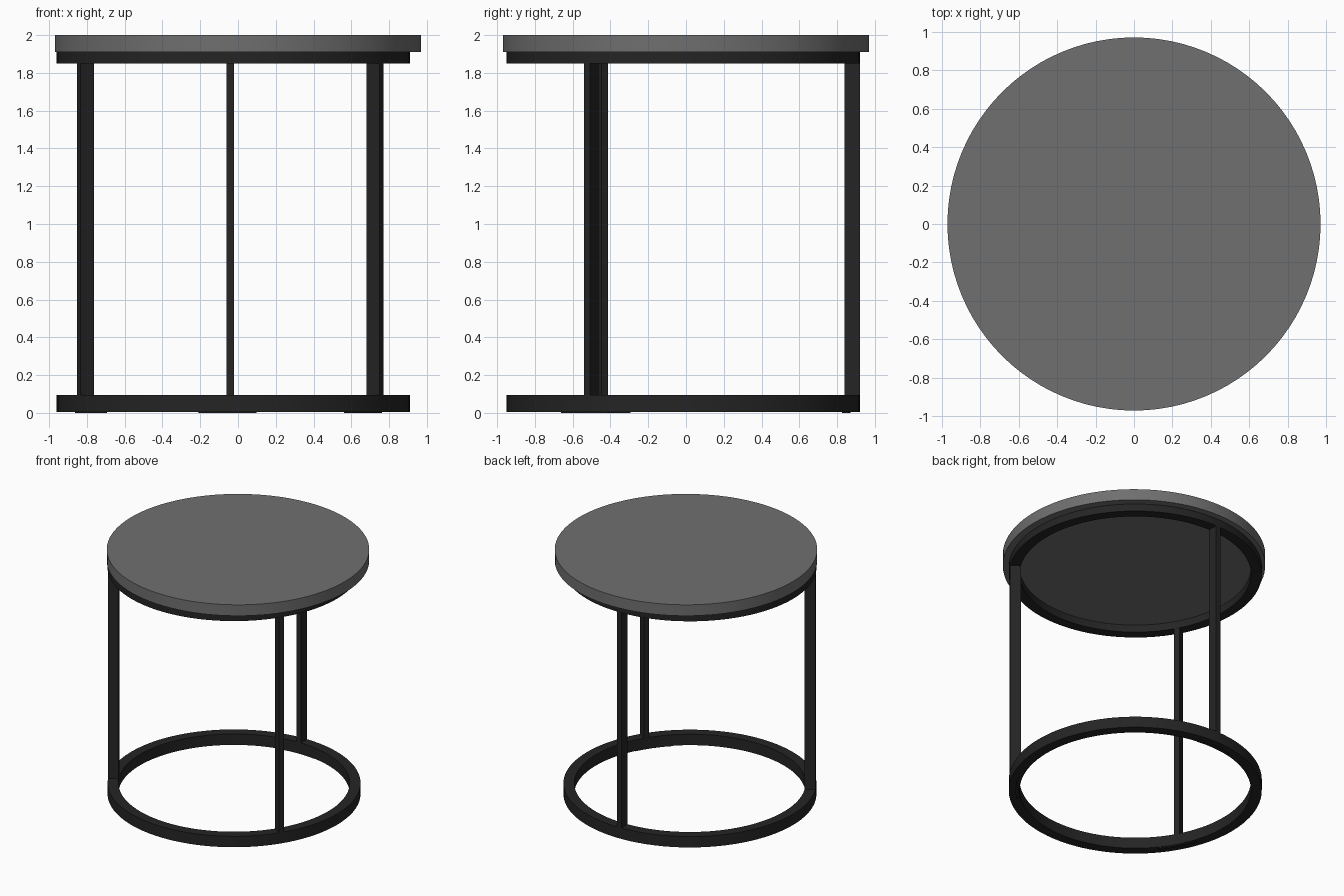
import bpy
import bmesh
from math import cos, sin, radians, pi
from mathutils import Matrix

cube = bpy.data.objects.get("Cube")
if cube:
    bpy.data.objects.remove(cube, do_unlink=True)

# Frame dimensions: the frame sits slightly off the centre of the top
CENTRE_X, CENTRE_Y = -0.025, -0.015
OUTER, TUBE, LEG_WIDTH = 0.935, 0.08, 0.04
INNER = OUTER - TUBE
RING_BASE, RING_TOP = 0.006, 0.095
RAIL_BASE, TABLE_BASE, HEIGHT = 1.85, 1.91, 2.0


def make_material(name, shade):
    mat = bpy.data.materials.new(name)
    mat.use_nodes = True
    color = (shade, shade, shade, 1)
    mat.diffuse_color = color
    mat.node_tree.nodes["Principled BSDF"].inputs["Base Color"].default_value = color
    return mat


def finish(name, bm, mat):
    bmesh.ops.recalc_face_normals(bm, faces=bm.faces)
    mesh = bpy.data.meshes.new(name)
    bm.to_mesh(mesh)
    bm.free()
    mesh.materials.append(mat)
    obj = bpy.data.objects.new(name, mesh)
    bpy.context.collection.objects.link(obj)
    bpy.ops.object.select_all(action="DESELECT")
    obj.select_set(True)
    bpy.context.view_layer.objects.active = obj
    bpy.ops.object.shade_smooth_by_angle(angle=radians(30))
    return obj


def arc_bar(name, inner, outer, base, top, mat, start=0, sweep=360, steps=96):
    """Sweep a rectangular section round the frame centre."""
    bm = bmesh.new()
    closed = sweep == 360
    section = [(inner, base), (outer, base), (outer, top), (inner, top)]
    loops = []
    for i in range(steps if closed else steps + 1):
        a = radians(start + sweep * i / steps)
        loops.append([bm.verts.new((CENTRE_X + r * cos(a), CENTRE_Y + r * sin(a), z))
                      for r, z in section])
    pairs = list(zip(loops, loops[1:]))
    if closed:
        pairs.append((loops[-1], loops[0]))
    else:
        bm.faces.new(loops[0])
        bm.faces.new(loops[-1])
    for a, b in pairs:
        for j in range(4):
            k = (j + 1) % 4
            bm.faces.new((a[j], a[k], b[k], b[j]))
    return finish(name, bm, mat)


def make_leg(name, angle, mat):
    bm = bmesh.new()
    bmesh.ops.create_cube(bm, size=1)
    length = RAIL_BASE - RING_TOP
    place = (Matrix.Translation((CENTRE_X, CENTRE_Y, RING_TOP + length / 2))
             @ Matrix.Rotation(radians(angle), 4, "Z")
             @ Matrix.Translation((OUTER - TUBE / 2, 0, 0))
             @ Matrix.Diagonal((TUBE, LEG_WIDTH, length, 1)))
    bm.transform(place)
    return finish(name, bm, mat)


top_mat = make_material("grey_top", 0.16)
frame_mat = make_material("black_metal", 0.018)

# Round top
bm = bmesh.new()
bmesh.ops.create_cone(bm, cap_ends=True, segments=96, radius1=0.97, radius2=0.97,
                      depth=HEIGHT - TABLE_BASE,
                      matrix=Matrix.Translation((0, 0, (HEIGHT + TABLE_BASE) / 2)))
finish("table_top", bm, top_mat)

# Upper and lower rings
arc_bar("upper_ring", INNER, OUTER, RAIL_BASE, TABLE_BASE, frame_mat)
arc_bar("base_ring", INNER, OUTER, RING_BASE, RING_TOP, frame_mat)

# Legs with a thin curved pad below each
for side, angle, pad_angle in (("back", 91, 92), ("front_right", 209, 209),
                               ("front_left", 327, 323)):
    make_leg(side + "_leg", angle, frame_mat)
    arc_bar(side + "_foot_pad", INNER + 0.005, INNER + 0.03, 0, RING_BASE, frame_mat,
            start=pad_angle - 10, sweep=20, steps=8)
